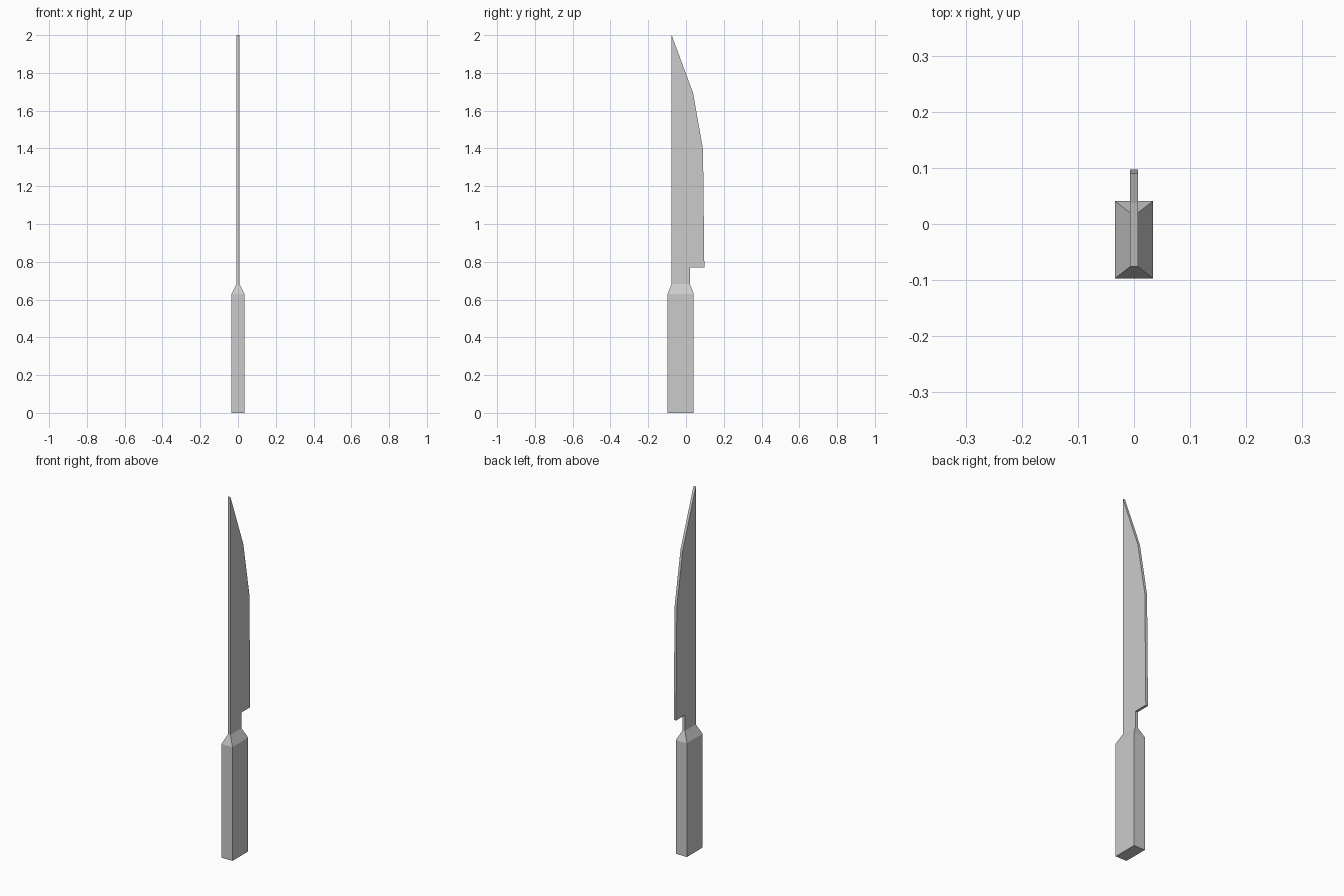
import bpy
import bmesh

if "Cube" in bpy.data.objects:
    bpy.data.objects.remove(bpy.data.objects["Cube"])


def make_object(name, bm):
    bmesh.ops.recalc_face_normals(bm, faces=bm.faces)
    mesh = bpy.data.meshes.new(name)
    bm.to_mesh(mesh)
    bm.free()
    obj = bpy.data.objects.new(name, mesh)
    bpy.context.collection.objects.link(obj)
    return obj


def loft(bm, rings, cap_start=True, cap_end=True):
    """Bridge matching rings of points with quads and cap the ends."""
    loops = [[bm.verts.new(p) for p in ring] for ring in rings]
    for a, b in zip(loops, loops[1:]):
        for i in range(len(a)):
            j = (i + 1) % len(a)
            bm.faces.new((a[i], a[j], b[j], b[i]))
    if cap_start:
        bm.faces.new(loops[0][::-1])
    if cap_end:
        bm.faces.new(loops[-1])


def rectangle(half_x, y0, y1, z):
    return [(-half_x, y0, z), (half_x, y0, z), (half_x, y1, z), (-half_x, y1, z)]


BLADE_HALF = 0.007
SPINE_Y, TANG_Y, SHOULDER_Z = -0.076, 0.02, 0.683

# Handle: square grip with a tapered shoulder narrowing to the blade
bm = bmesh.new()
loft(bm, [
    rectangle(0.034, -0.097, 0.041, 0.0),
    rectangle(0.034, -0.097, 0.041, 0.63),
    rectangle(BLADE_HALF, SPINE_Y, TANG_Y, SHOULDER_Z),
])
make_object("handle", bm)

# Blade: side outline (y, z) with a notch at the heel, given a flat thickness
outline = [
    (SPINE_Y, SHOULDER_Z), (TANG_Y, SHOULDER_Z), (TANG_Y, 0.77), (0.097, 0.77),
    (0.097, 0.98), (0.09, 1.395), (0.037, 1.695), (SPINE_Y, 2.0),
]
outline[4:5] = []  # straight edge from heel to first bend
bm = bmesh.new()
loft(bm, [[(x, y, z) for y, z in outline] for x in (-BLADE_HALF, BLADE_HALF)])
make_object("blade", bm)
